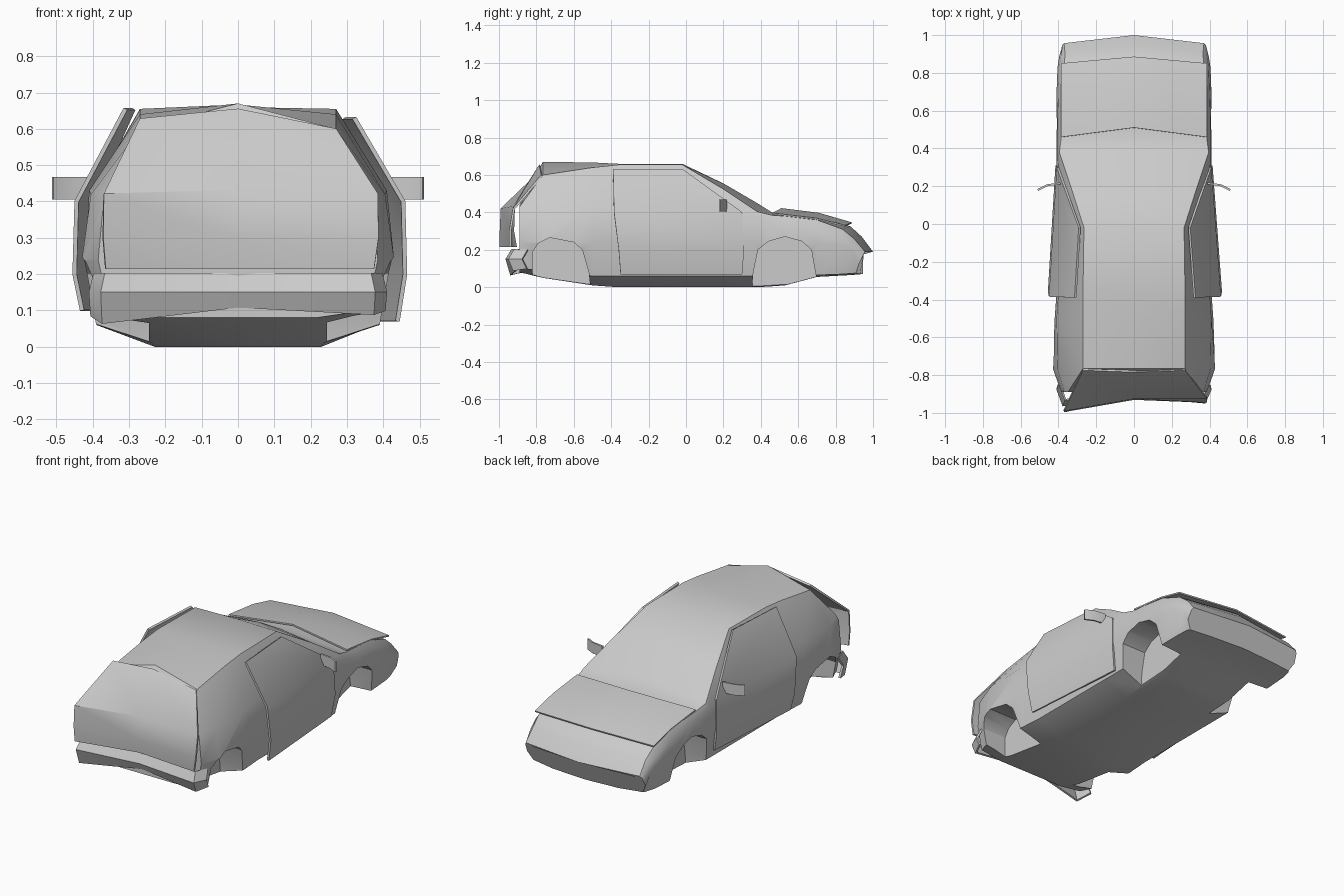
import bpy
import math

old = bpy.data.objects.get("Cube")
if old:
    bpy.data.objects.remove(old, do_unlink=True)

paint = bpy.data.materials.new("plain grey")
paint.use_nodes = True
GREY = (0.6, 0.6, 0.6, 1)
paint.diffuse_color = GREY
paint.node_tree.nodes["Principled BSDF"].inputs["Base Color"].default_value = GREY


def make(name, verts, faces):
    mesh = bpy.data.meshes.new(name)
    mesh.from_pydata(verts, [], faces)
    mesh.materials.append(paint)
    obj = bpy.data.objects.new(name, mesh)
    bpy.context.collection.objects.link(obj)
    return obj


def activate(obj):
    bpy.ops.object.select_all(action='DESELECT')
    obj.select_set(True)
    bpy.context.view_layer.objects.active = obj


def smooth(obj, angle=32):
    activate(obj)
    bpy.ops.object.shade_smooth_by_angle(angle=math.radians(angle))


def grid_faces(rows, cols, wrap=False):
    faces = []
    for r in range(rows - 1):
        for c in range(cols if wrap else cols - 1):
            d = (c + 1) % cols
            faces.append((r * cols + c, r * cols + d, (r + 1) * cols + d, (r + 1) * cols + c))
    return faces


def panel(name, rows, thickness=0.012, offset=0):
    """Thin sheet through rows of points."""
    obj = make(name, [p for row in rows for p in row], grid_faces(len(rows), len(rows[0])))
    mod = obj.modifiers.new("thickness", 'SOLIDIFY')
    mod.thickness = thickness
    mod.offset = offset
    activate(obj)
    bpy.ops.object.modifier_apply(modifier=mod.name)
    smooth(obj)
    return obj


# Body shell: y, floor z, sill z, half width, belt x, belt z, roof edge x, roof edge z, centre z
stations = [
    (-.89, .08, .10, .385, .37, .40, .35, .43, .44),
    (-.765, .05, .09, .43, .405, .42, .27, .60, .67),
    (-.50, .01, .06, .42, .41, .43, .27, .64, .667),
    (-.36, 0, .06, .41, .40, .43, .27, .655, .66),
    (-.02, 0, .06, .41, .395, .42, .265, .655, .66),
    (.20, 0, .06, .41, .40, .41, .335, .525, .555),
    (.38, 0, .06, .41, .405, .37, .395, .405, .45),
    (.46, .005, .06, .41, .405, .35, .385, .385, .40),
    (.53, .01, .065, .41, .405, .345, .385, .38, .405),
    (.70, .055, .065, .41, .40, .32, .38, .36, .385),
    (.88, .065, .07, .405, .395, .275, .37, .31, .325),
    (.94, .07, .075, .395, .385, .24, .365, .26, .27),
    (1, .07, .075, .385, .38, .175, .37, .19, .19),
]


def section(y, floor, sill, w, bx, bz, rx, rz, cz):
    half = [(.56 * w, floor), (w - .03, sill), (w, min(.24, bz - .05)), (bx, bz), (rx, rz)]
    loop = [(0, floor)] + half + [(0, cz)] + [(-x, z) for x, z in reversed(half)]
    pts = []
    for x, z in loop:
        bow = .045 * (x / .38) ** 2 if y > .85 else 0
        lean = .45 * max(0, .19 - z) if y > .95 else 0
        pts.append((x, y - bow - lean, z))
    return pts


verts = [p for s in stations for p in section(*s)]
ring = len(verts) // len(stations)
faces = grid_faces(len(stations), ring, wrap=True)
last = len(verts) - ring
faces += [tuple(reversed(range(ring))), tuple(range(last, last + ring))]
body = make("body_shell", verts, faces)

# Wheel arches cut through both sides
arches = {
    "front": [(.345, -.1), (.36, .08), (.385, .20), (.44, .245), (.53, .27),
              (.62, .245), (.67, .20), (.695, .06), (.70, -.1)],
    "rear": [(-.82, -.1), (-.82, .19), (-.79, .235), (-.73, .265),
             (-.60, .24), (-.555, .20), (-.52, .08), (-.50, -.1)],
}
for label, outline in arches.items():
    for side in (-1, 1):
        n = len(outline)
        cv = [(side * x, y, z) for x in (.245, .6) for y, z in outline]
        cf = grid_faces(2, n, wrap=True) + [tuple(reversed(range(n))), tuple(range(n, 2 * n))]
        cutter = make(label + "_arch_cutter", cv, cf)
        activate(cutter)
        bpy.ops.object.mode_set(mode='EDIT')
        bpy.ops.mesh.select_all(action='SELECT')
        bpy.ops.mesh.normals_make_consistent(inside=False)
        bpy.ops.object.mode_set(mode='OBJECT')
        cut = body.modifiers.new("arch", 'BOOLEAN')
        cut.object = cutter
        cut.operation = 'DIFFERENCE'
        cut.solver = 'EXACT'
        activate(body)
        bpy.ops.object.modifier_apply(modifier=cut.name)
        bpy.data.objects.remove(cutter, do_unlink=True)
smooth(body)

# Doors, hinged at the front and standing slightly open
for name, side, gap, low, high in (("left_door", 1, .05, .07, .63), ("right_door", -1, .04, .10, .655)):
    rows = []
    for x, z, front, back in ((.39, low, .30, -.35), (.41, .20, .31, -.36),
                              (.403, .40, .30, -.385), (.268, high, -.02, -.39)):
        rows.append([(side * (x + gap * (.31 - y) / .67), y, z) for y in (front, back)])
    panel(name, rows)

# Tailgate, knocked askew on its right corner
panel("tailgate", [
    [(-.27, -.77, .625), (0, -.78, .652), (.27, -.77, .597)],
    [(-.37, -.985, .42), (0, -.92, .43), (.385, -.92, .42)],
    [(-.372, -.99, .30), (0, -.925, .30), (.387, -.94, .30)],
    [(-.365, -.99, .215), (0, -.91, .215), (.375, -.94, .215)],
])

# Rear bumper with a bent lower lip
plan = [(-.405, -.86, .085), (-.375, -.945, .065), (0, -.895, .11), (.375, -.93, .09), (.405, -.86, .10)]
panel("rear_bumper", [
    [(x * .97, y + .015, .20) for x, y, low in plan],
    [(x, y - .015, .15) for x, y, low in plan],
    [(x * .99, y + .01, low) for x, y, low in plan],
])

# Bonnet, leaving an open strip before the windscreen
bonnet_rows = []
for y, sweep, edge, mid in ((.46, .05, .393, .419), (.69, .02, .367, .394), (.85, .035, .328, .343)):
    bonnet_rows.append([(x, y + sweep * (1 - abs(x) / .385), mid + (edge - mid) * abs(x) / .385)
                        for x in (-.385, -.19, 0, .19, .385)])
panel("bonnet", bonnet_rows, .008)

# Door mirrors
for name, side in (("left_mirror", 1), ("right_mirror", -1)):
    panel(name, [[(side * x, y, z) for x, y in ((.39, .215), (.46, .205), (.51, .18))]
                 for z in (.405, .468)], .01)
